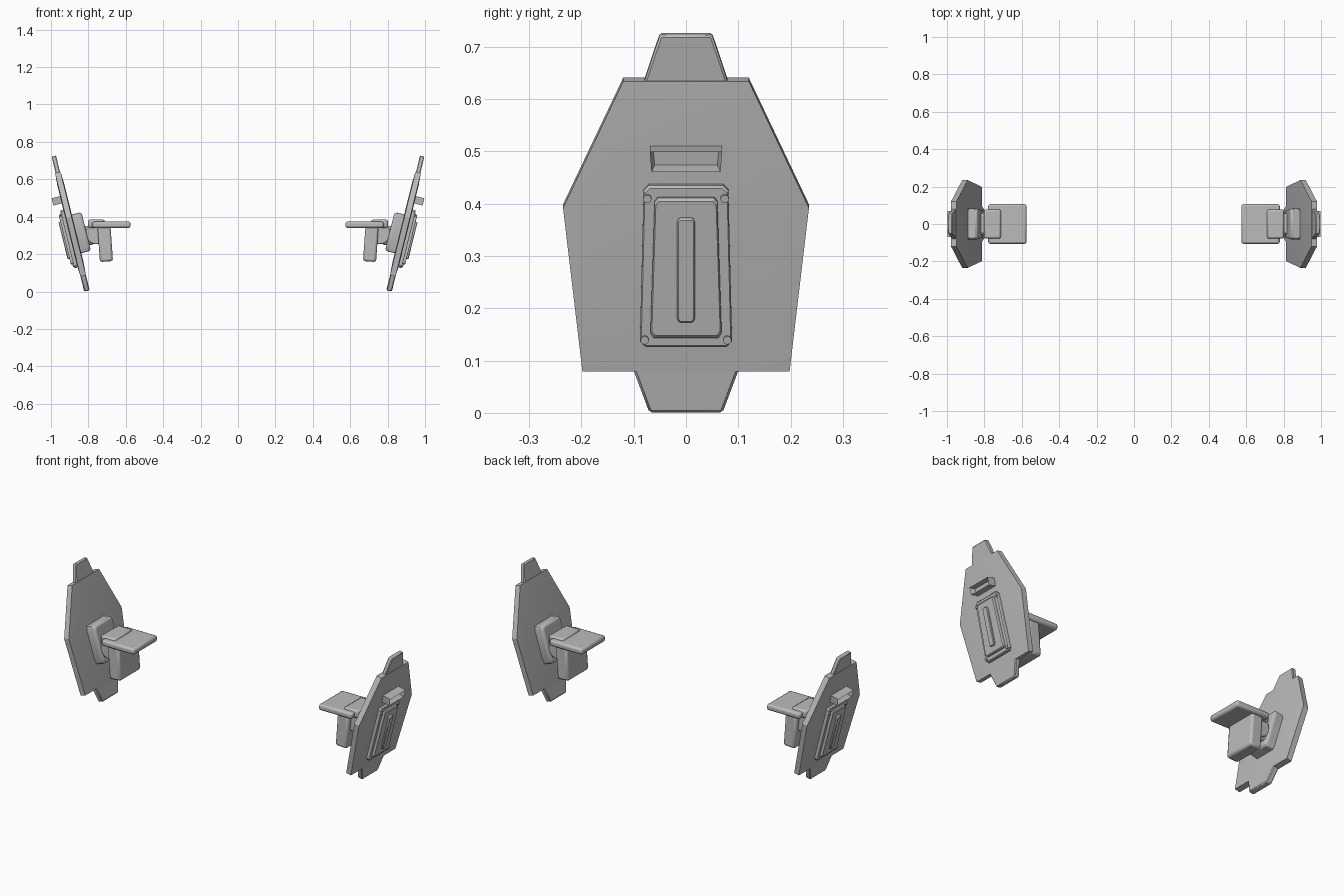
import bpy, bmesh, math
from mathutils import Vector, Matrix

if "Cube" in bpy.data.objects:
    bpy.data.objects.remove(bpy.data.objects["Cube"])

grey = bpy.data.materials.new("armour grey")
grey.use_nodes = True
grey.diffuse_color = (0.5, 0.5, 0.5, 1)
grey.node_tree.nodes["Principled BSDF"].inputs["Base Color"].default_value = (0.5, 0.5, 0.5, 1)

# Leaning shield frame: up runs along the plate, out points away from the body
TILT = math.radians(13.8)
UP = Vector((math.sin(TILT), 0, math.cos(TILT)))
OUT = Vector((math.cos(TILT), 0, -math.sin(TILT)))
FOOT = Vector((0.807, 0, 0))


def finish(name, bm, bevel=0.0, segments=1):
    """Make the left part, bevel it and mirror it to the right side."""
    bmesh.ops.recalc_face_normals(bm, faces=bm.faces)
    mesh = bpy.data.meshes.new(name)
    bm.to_mesh(mesh)
    bm.free()
    mesh.materials.append(grey)
    ob = bpy.data.objects.new(name, mesh)
    bpy.context.collection.objects.link(ob)
    bpy.ops.object.select_all(action='DESELECT')
    ob.select_set(True)
    bpy.context.view_layer.objects.active = ob
    bpy.ops.object.shade_smooth_by_angle(angle=math.radians(30))
    if bevel:
        mod = ob.modifiers.new("bevel", 'BEVEL')
        mod.width, mod.segments = bevel, segments
        mod.limit_method = 'ANGLE'
    ob.modifiers.new("mirror", 'MIRROR')
    return ob


def plate(name, half, layers, ref=0.0, bevel=0.0, recess=0.0):
    """Loft a symmetric outline of (y, height) through (depth, scale) layers."""
    outline = half + [(-y, z) for y, z in reversed(half)]
    pts = [(y, (z + ref * math.sin(TILT)) / math.cos(TILT)) for y, z in outline]
    mid = (min(p[1] for p in pts) + max(p[1] for p in pts)) / 2
    bm = bmesh.new()
    rings = [[bm.verts.new(FOOT + UP * (mid + (v - mid) * s) + OUT * d + Vector((0, y * s, 0)))
              for y, v in pts] for d, s in layers]
    n = len(pts)
    for a, b in zip(rings, rings[1:]):
        for i in range(n):
            bm.faces.new((a[i], a[(i + 1) % n], b[(i + 1) % n], b[i]))
    bm.faces.new(rings[0])
    face = bm.faces.new(rings[-1])
    if recess:
        bmesh.ops.recalc_face_normals(bm, faces=bm.faces)
        bmesh.ops.inset_region(bm, faces=[face], thickness=0.009)
        for v in face.verts:
            v.co -= OUT * recess
    return finish(name, bm, bevel)


def box(name, centre, size, bevel, lean=0.0):
    bm = bmesh.new()
    place = Matrix.Translation(centre) @ Matrix.Rotation(lean, 4, 'Y')
    bmesh.ops.create_cube(bm, size=1, matrix=place @ Matrix.Diagonal((*size, 1)))
    return finish(name, bm, bevel, 2)


def cylinder(name, centre, radius, depth, axis, bevel=0.0, sides=32):
    bm = bmesh.new()
    turn = Vector((0, 0, 1)).rotation_difference(axis).to_matrix().to_4x4()
    bmesh.ops.create_cone(bm, cap_ends=True, segments=sides, radius1=radius, radius2=radius,
                          depth=depth, matrix=Matrix.Translation(centre) @ turn)
    return finish(name, bm, bevel, 2)


# Shield body with a slightly domed centre, and its two end tabs
plate("shield_body", [(0.198, 0.083), (0.235, 0.395), (0.12, 0.637)],
      [(-0.019, 0.76), (-0.015, 0.98), (0.015, 0.98), (0.019, 0.76)][:1]
      + [(-0.015, 1), (0.015, 1), (0.019, 0.76)])
plate("shield_top_tab", [(0.08, 0.59), (0.08, 0.635), (0.05, 0.724)],
      [(-0.012, 1), (0.012, 1)], bevel=0.004)
plate("shield_bottom_tab", [(0.07, 0.003), (0.1, 0.083), (0.1, 0.11)],
      [(-0.015, 1), (0.015, 1)], bevel=0.005)

# Stepped panel on the outer face
plate("panel_frame", [(0.078, 0.125), (0.088, 0.137), (0.081, 0.424), (0.071, 0.434)],
      [(0.01, 1), (0.032, 1), (0.036, 0.97)], ref=0.034)
plate("panel_inset", [(0.062, 0.143), (0.068, 0.152), (0.06, 0.402), (0.054, 0.41)],
      [(0.03, 1), (0.046, 1), (0.05, 0.96)], ref=0.048)
plate("panel_rib", [(0.014, 0.172), (0.017, 0.18), (0.017, 0.365), (0.012, 0.371)],
      [(0.045, 1), (0.06, 1)], ref=0.06, bevel=0.003)
for y, z in ((0.074, 0.41), (0.079, 0.14)):
    for side in (-1, 1):
        v = (z + 0.036 * math.sin(TILT)) / math.cos(TILT)
        cylinder("panel_bolt", FOOT + UP * v + OUT * 0.036 + Vector((0, y * side, 0)),
                 0.008, 0.012, OUT, sides=12)

# Hooded vent above the panel
plate("vent_hood", [(0.066, 0.46), (0.069, 0.499)], [(0.01, 1), (0.065, 1)],
      ref=0.065, recess=0.03)

# Inner mounting pad and hinge
plate("mounting_pad", [(0.062, 0.215), (0.07, 0.24), (0.083, 0.4), (0.076, 0.422)],
      [(-0.01, 1), (-0.062, 1), (-0.072, 0.92)], ref=-0.06, bevel=0.004)
box("hinge_link", (0.805, 0, 0.3), (0.07, 0.11, 0.1), 0.012)
cylinder("hinge_barrel", (0.757, 0, 0.31), 0.057, 0.13, Vector((0, 1, 0)), 0.006)

# Arm bracket: hanging block, shelf and its raised cap
box("arm_block", (0.71, 0, 0.255), (0.07, 0.185, 0.19), 0.012, math.radians(4))
box("arm_shelf", (0.677, 0, 0.357), (0.205, 0.212, 0.034), 0.011)
box("shelf_cap", (0.757, 0, 0.362), (0.09, 0.156, 0.044), 0.01)
